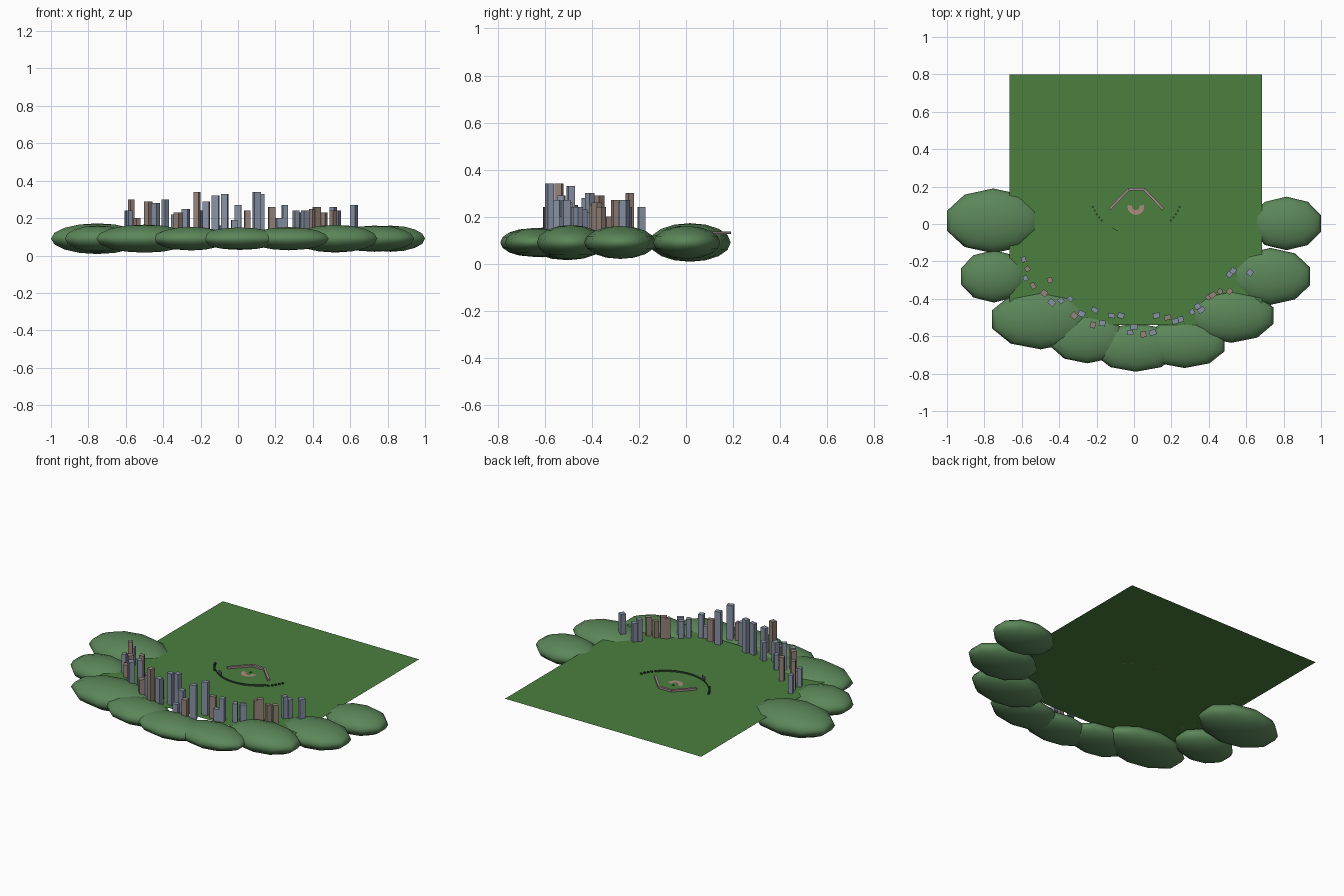
import bpy, bmesh, math, random
from mathutils import Matrix, Vector

random.seed(4)
old = bpy.data.objects.get("Cube")
if old:
    bpy.data.objects.remove(old, do_unlink=True)


def material(name, rgb):
    mat = bpy.data.materials.new(name)
    mat.use_nodes = True
    color = (*rgb, 1)
    mat.diffuse_color = color
    mat.node_tree.nodes["Principled BSDF"].inputs["Base Color"].default_value = color
    return mat


grass = material("grass green", (.07, .215, .05))
hill_green = material("hill green", (.105, .24, .1))
tower_blue = material("blue grey", (.25, .29, .38))
tower_brown = material("brown grey", (.31, .23, .2))
stand_pink = material("pink grey", (.36, .25, .26))
dirt = material("infield clay", (.42, .26, .22))
hedge = material("dark green", (.025, .06, .025))
board_blue = material("dark blue grey", (.1, .12, .2))

GROUND = .125
HOME = Vector((.012, .19, GROUND))


def finish(bm, name, mat):
    mesh = bpy.data.meshes.new(name)
    bm.to_mesh(mesh)
    bm.free()
    mesh.materials.append(mat)
    obj = bpy.data.objects.new(name, mesh)
    bpy.context.collection.objects.link(obj)
    return obj


def box(name, mat, center, size, turn=0):
    """Box standing on its given base centre."""
    bm = bmesh.new()
    bmesh.ops.create_cube(bm, size=1)
    base = Vector(center) + Vector((0, 0, size[2] / 2))
    place = Matrix.Translation(base) @ Matrix.Rotation(turn, 4, 'Z') @ Matrix.Diagonal((*size, 1))
    bmesh.ops.transform(bm, matrix=place, verts=bm.verts)
    return finish(bm, name, mat)


def around_home(radius, degrees):
    """Point on the ground, angle measured from the outfield direction."""
    a = math.radians(degrees)
    return HOME + Vector((math.sin(a), -math.cos(a), 0)) * radius


# Flat square field
bm = bmesh.new()
corners = [bm.verts.new((x, y, GROUND)) for x, y in
           ((-.665, -.54), (.685, -.54), (.685, .8), (-.665, .8))]
bm.faces.new(corners)
finish(bm, "field", grass)

# Ring of flattened hills: centre x, y, then half sizes x, y, z
hills = [
    (-.753, .017, .247, .173, .082),
    (-.75, -.28, .175, .14, .07),
    (-.5, -.51, .258, .16, .075),
    (-.25, -.61, .2, .135, .063),
    (.01, -.66, .22, .13, .06),
    (.27, -.64, .215, .13, .062),
    (.52, -.49, .225, .145, .074),
    (.73, -.28, .212, .152, .07),
    (.815, .003, .185, .143, .07),
]
for i, (x, y, rx, ry, rz) in enumerate(hills):
    bpy.ops.mesh.primitive_uv_sphere_add(segments=10, ring_count=8, radius=1,
                                         location=(x, y, .09))
    hill = bpy.context.object
    hill.name = f"hill_{i + 1}"
    hill.scale = (rx / math.cos(math.pi / 10), ry, rz)
    hill.data.materials.append(hill_green)
    bpy.ops.object.shade_smooth()

# City towers: x, y and roof height in hundredths
blue_towers = [
    (-59, -19, 24), (-58, -29, 24), (-44, -42, 28), (-39, -41, 30), (-34, -40, 22),
    (-28, -48, 25), (-21, -46, 24), (-17, -53, 29), (-12, -49, 32), (-7, -49, 33),
    (-2, -58, 19), (0, -55, 27), (10, -58, 34), (12, -49, 33), (22, -52, 20),
    (25, -51, 27), (31, -47, 24), (34, -44, 23), (36, -46, 24), (51, -27, 26),
    (53, -25, 24), (62, -26, 27),
]
brown_towers = [
    (-57, -24, 30), (-54, -33, 20), (-45, -30, 27), (-48, -37, 29), (-32, -49, 23),
    (-22, -54, 34), (5, -59, 24), (18, -50, 26), (40, -39, 25), (42, -38, 26),
    (46, -36, 23), (51, -36, 24),
]
for label, mat, towers in (("blue", tower_blue, blue_towers),
                           ("brown", tower_brown, brown_towers)):
    for i, (x, y, top) in enumerate(towers):
        width, depth = random.uniform(.026, .038), random.uniform(.024, .032)
        turn = math.atan2(y, x) + math.pi / 2 + random.uniform(-.2, .2)
        box(f"{label}_tower_{i + 1}", mat, (x / 100, y / 100, GROUND),
            (width, depth, top / 100 - GROUND), turn)

# Grandstand: one straight back wing and two wings along the foul lines
stand = [(-.13, .08), (-.03, .185), (.055, .185), (.155, .08)]
for i, (a, b) in enumerate(zip(stand, stand[1:])):
    a, b = Vector(a), Vector(b)
    mid, span = (a + b) / 2, b - a
    box(f"grandstand_{i + 1}", stand_pink, (*mid, GROUND),
        (span.length, .014, .012), math.atan2(span.y, span.x))

# Clay infield: a half ring open towards home, with a small mound
bm = bmesh.new()
rows = []
for i in range(17):
    a = math.radians(-190 + i * 200 / 16)
    way = Vector((math.cos(a), math.sin(a), 0))
    middle = Vector((.01, .094, GROUND + .002))
    rows.append([bm.verts.new(middle + way * r) for r in (.02, .045)])
for (a, b), (c, d) in zip(rows, rows[1:]):
    bm.faces.new((a, b, d, c))
finish(bm, "infield", dirt)
box("mound", grass, (.01, .11, GROUND), (.01, .01, .004))

# Thin curved outfield wall
bm = bmesh.new()
rows = []
for i in range(25):
    foot = around_home(.247, -45 + i * 90 / 24)
    rows.append([bm.verts.new(foot), bm.verts.new(foot + Vector((0, 0, .01)))])
for (a, b), (c, d) in zip(rows, rows[1:]):
    bm.faces.new((a, c, d, b))
finish(bm, "outfield_wall", hedge)

# Rows of small hedges carrying the wall's curve on at both ends
for side in (-1, 1):
    for i in range(5):
        angle = side * (47 + i * 5)
        box(f"hedge_{'right' if side < 0 else 'left'}_{i + 1}", hedge,
            around_home(.252, angle), (.011, .011, .008), math.radians(angle))

# Scoreboard on the wall
box("scoreboard", board_blue, around_home(.247, -27) + Vector((0, 0, .015)),
    (.035, .003, .02), math.radians(-27))
for i, angle in enumerate((-30, -24)):
    box(f"scoreboard_post_{i + 1}", board_blue, around_home(.247, angle), (.003, .003, .016))
